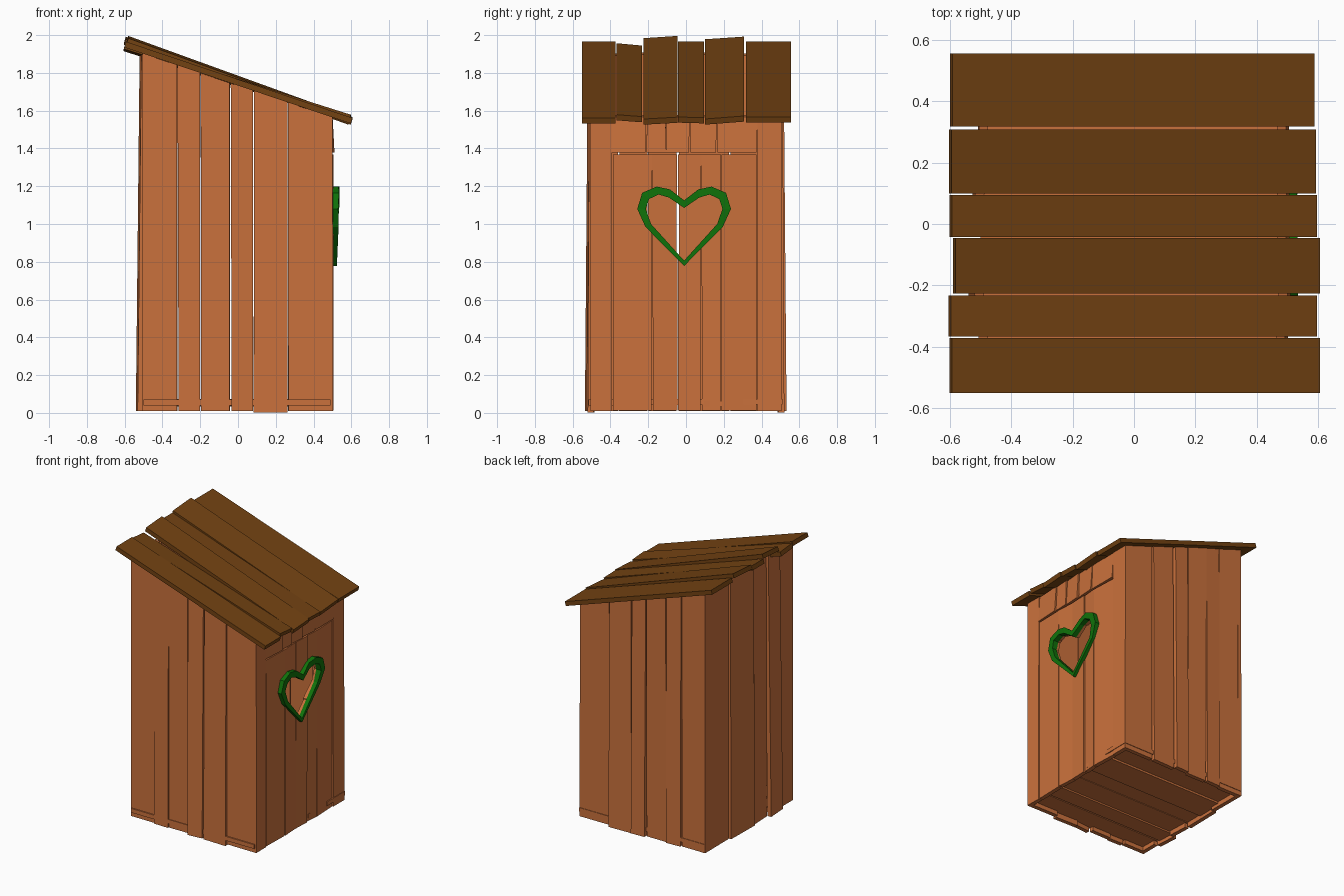
import bpy, bmesh, random
from mathutils import Vector

if "Cube" in bpy.data.objects:
    bpy.data.objects.remove(bpy.data.objects["Cube"])

random.seed(4)


def material(name, rgb):
    m = bpy.data.materials.new(name)
    m.diffuse_color = (*rgb, 1)
    m.use_nodes = True
    m.node_tree.nodes["Principled BSDF"].inputs["Base Color"].default_value = m.diffuse_color
    return m


WOOD = material("wall wood", (0.59, 0.165, 0.045))
ROOF = material("roof wood", (0.17, 0.055, 0.006))
GREEN = material("green paint", (0.005, 0.17, 0.003))


def jit(a):
    return random.uniform(-a, a)


def make(name, verts, faces, mat):
    bm = bmesh.new()
    vs = [bm.verts.new(v) for v in verts]
    for f in faces:
        bm.faces.new([vs[i] for i in f])
    bmesh.ops.recalc_face_normals(bm, faces=bm.faces)
    me = bpy.data.meshes.new(name)
    bm.to_mesh(me)
    bm.free()
    ob = bpy.data.objects.new(name, me)
    me.materials.append(mat)
    bpy.context.collection.objects.link(ob)
    return ob


def loft(name, a, b, mat):
    """Closed solid between two matching outlines."""
    n = len(a)
    faces = [list(range(n)), list(range(n, 2 * n))]
    faces += [[i, (i + 1) % n, n + (i + 1) % n, n + i] for i in range(n)]
    return make(name, list(a) + list(b), faces, mat)


def roof_z(x):
    return 1.935 - (x + 0.6) * 0.337


def wall_board(name, side, u0, u1, z0, d0, d1, t=0.03, z1=None, rough=0.004):
    """Upright board; d0/d1 = outer face distance at bottom/top."""
    axis, sign = side
    outlines = []
    for depth in (0, t):
        ring = []
        for u, top in ((u0, 0), (u1, 0), (u1, 1), (u0, 1)):
            d = sign * ((d1 if top else d0) - depth)
            x, y = (d, u) if axis == 'x' else (u, d)
            z = (z1 if z1 else roof_z(x)) if top else z0
            ring.append(Vector((x, y, z)))
        outlines.append(ring)
    twist = jit(rough)
    for i in range(4):
        depth = sign * (twist if i in (0, 3) else -twist)
        across = jit(min(rough, 0.004))
        j = Vector((depth, across, 0) if axis == 'x' else (across, depth, 0))
        outlines[0][i] += j
        outlines[1][i] += j
    return loft(name, outlines[0], outlines[1], mat=WOOD)


# Front and back walls: flat end boards, leaning boards between
xs = [(-.505, -.322), (-.318, -.204), (-.195, -.042), (-.036, .076), (.082, .26), (.266, .498)]
lean = [(.506, .506), (.518, .51), (.51, .516), (.53, .516), (.518, .51), (.506, .506)]
for name, side in (("front", ('y', -1)), ("back", ('y', 1))):
    for i, ((a, b), (d0, d1)) in enumerate(zip(xs, lean)):
        end = i in (0, 5)
        wall_board(f"{name}_wall_board_{i}", side, a, b, 0.002 if i == 4 else 0.01, d0, d1,
                   rough=0.001 if end else 0.006)

# Left wall
ys = [(-.506, -.36), (-.352, -.205), (-.198, -.05), (-.04, .225), (.235, .506)]
lean = [(.506, .506), (.536, .516), (.514, .508), (.526, .518), (.508, .506)]
for i, ((a, b), (d0, d1)) in enumerate(zip(ys, lean)):
    wall_board(f"left_wall_board_{i}", ('x', -1), a, b, 0.01, d0, d1, rough=0.001 if i in (0, 4) else 0.006)

# Door wall: side boards, lintel boards, door boards
RIGHT = ('x', 1)
for i, (a, b) in enumerate([(-.506, -.392), (.38, .506)]):
    wall_board(f"door_side_board_{i}", RIGHT, a, b, 0.01, 0.502, 0.5, rough=0.001)
for i, (a, b) in enumerate([(-.39, -.212), (-.205, -.108), (-.1, .018), (.024, .16), (.164, .375)]):
    wall_board(f"lintel_board_{i}", RIGHT, a, b, 1.378, 0.506, 0.496, rough=0.005)
door = [wall_board(f"door_board_{i}", RIGHT, a, b, 0.012, 0.501, 0.501, z1=1.367, rough=0.005)
        for i, (a, b) in enumerate([(-.385, -.18), (-.177, -.044), (-.04, .078), (.082, .182), (.187, .37)])]

# Heart outlines, mirrored about the middle
CY = -0.01


def heart(half, bottom, notch):
    return ([(CY, bottom)] + [(CY + y, z) for y, z in half] + [(CY, notch)]
            + [(CY - y, z) for y, z in reversed(half)])


outer = heart([(.205, .985), (.248, 1.08), (.222, 1.165), (.145, 1.198), (.075, 1.183)], .778, 1.125)
inner = heart([(.175, 1.0), (.203, 1.08), (.186, 1.132), (.135, 1.156), (.08, 1.14)], .806, 1.085)

# Heart opening through the door boards
hole = heart([(.179, .998), (.208, 1.08), (.19, 1.135), (.135, 1.16), (.079, 1.144)], .802, 1.09)
cutter = loft("heart_cutter", [Vector((.4, *p)) for p in hole], [Vector((.6, *p)) for p in hole], WOOD)
cutter.hide_render = True
for ob in door:
    m = ob.modifiers.new("heart hole", 'BOOLEAN')
    m.operation, m.solver, m.object = 'DIFFERENCE', 'EXACT', cutter
dg = bpy.context.evaluated_depsgraph_get()
baked = [bpy.data.meshes.new_from_object(ob.evaluated_get(dg)) for ob in door]
for ob, me in zip(door, baked):
    ob.modifiers.clear()
    ob.data = me
bpy.data.objects.remove(cutter)

# Green heart frame
n = len(outer)
front = [0.53 + jit(0.008) for _ in range(n)]
verts = [(0.495, *p) for p in outer] + [(f, *p) for f, p in zip(front, outer)]
verts += [(f, *p) for f, p in zip(front, inner)] + [(0.495, *p) for p in inner]
faces = [[r * n + i, r * n + (i + 1) % n, (r + 1) % 4 * n + (i + 1) % n, (r + 1) % 4 * n + i]
         for r in range(4) for i in range(n)]
make("heart_frame", verts, faces, GREEN)

# Roof boards: y range, left-end x, right-end x, lift at left (y0, y1), lift at right (y0, y1)
roof = [(-.55, -.372, -.602, .597, 0, 0, 0, 0), (-.367, -.233, -.605, .588, -.01, -.022, .014, .004),
        (-.226, -.046, -.59, .597, .022, .034, -.006, .004), (-.042, .094, -.602, .588, 0, 0, .002, -.002),
        (.1, .308, -.603, .584, .012, .026, -.01, .006), (.318, .555, -.6, .579, 0, 0, 0, 0)]
for i, (y0, y1, x0, x1, a, b, c, d) in enumerate(roof):
    low = [Vector((x0, y0, roof_z(x0) + a)), Vector((x1, y0, roof_z(x1) + c)),
           Vector((x1, y1, roof_z(x1) + d)), Vector((x0, y1, roof_z(x0) + b))]
    up = Vector((0.009, 0, 0.03))
    loft(f"roof_board_{i}", low, [v + up for v in low], ROOF)

# Floor boards, some ends poking through the walls
for i, (y0, y1, x0, x1) in enumerate([(-.515, -.35, -.5, .49), (-.335, -.21, -.515, .49), (-.205, -.04, -.5, .49),
                                      (-.035, .09, -.515, .49), (.095, .3, -.5, .5), (.305, .51, -.505, .505)]):
    h = 0.038 + jit(0.006)
    low = [Vector((x0, y0, h)), Vector((x1, y0, h)), Vector((x1, y1, h)), Vector((x0, y1, h))]
    loft(f"floor_board_{i}", low, [v + Vector((0, 0, .03)) for v in low], WOOD)
